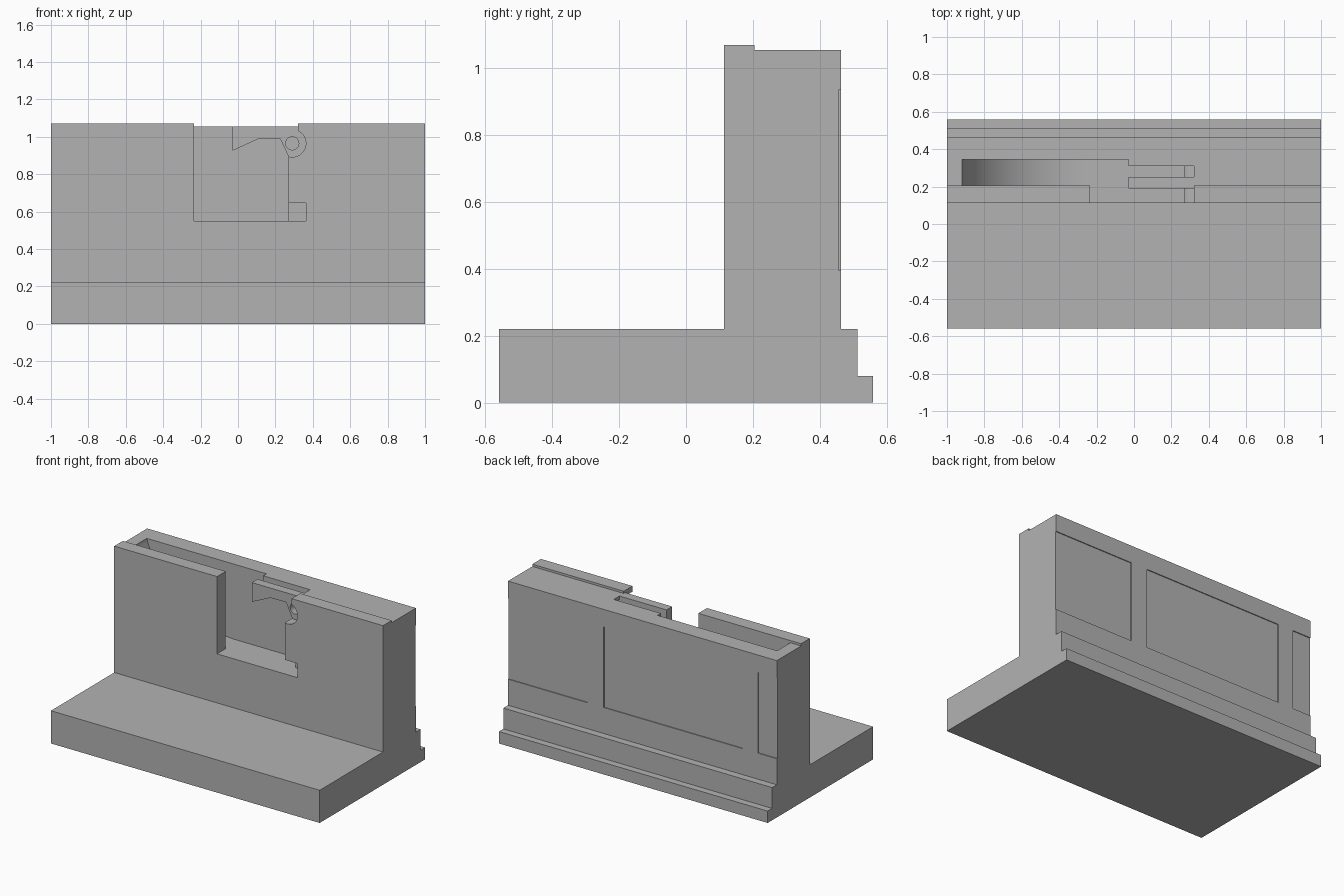
import bpy
import bmesh
from math import cos, sin, radians, atan2, hypot

cube = bpy.data.objects.get("Cube")
if cube:
    bpy.data.objects.remove(cube, do_unlink=True)

grey = bpy.data.materials.new("plain grey")
grey.use_nodes = True
grey.diffuse_color = (0.45, 0.45, 0.45, 1)
grey.node_tree.nodes["Principled BSDF"].inputs["Base Color"].default_value = (0.45, 0.45, 0.45, 1)


def prism(name, points, start, end, axis):
    """Extrude a profile along x (points are y, z) or along y (points are x, z)."""
    bm = bmesh.new()
    place = (lambda a, b: (start, a, b)) if axis == "x" else (lambda a, b: (a, start, b))
    face = bm.faces.new([bm.verts.new(place(a, b)) for a, b in points])
    moved = bmesh.ops.extrude_face_region(bm, geom=[face])["geom"]
    shift = (end - start, 0, 0) if axis == "x" else (0, end - start, 0)
    bmesh.ops.translate(bm, vec=shift, verts=[v for v in moved if isinstance(v, bmesh.types.BMVert)])
    bmesh.ops.recalc_face_normals(bm, faces=bm.faces)
    mesh = bpy.data.meshes.new(name)
    bm.to_mesh(mesh)
    bm.free()
    mesh.materials.append(grey)
    obj = bpy.data.objects.new(name, mesh)
    bpy.context.collection.objects.link(obj)
    return obj


def arc(cx, cz, r, a0, a1, steps):
    angles = [radians(a0 + (a1 - a0) * i / steps) for i in range(steps + 1)]
    return [(cx + r * cos(a), cz + r * sin(a)) for a in angles]


def rect(x0, x1, z0, z1):
    return [(x0, z0), (x1, z0), (x1, z1), (x0, z1)]


def carve(name, points, y0, y1):
    """Subtract a profile extruded along y from the body."""
    cutter = prism(name, points, y0, y1, "y")
    mod = body.modifiers.new(name, "BOOLEAN")
    mod.operation = "DIFFERENCE"
    mod.solver = "EXACT"
    mod.object = cutter
    bpy.ops.object.modifier_apply(modifier=name)
    bpy.data.objects.remove(cutter, do_unlink=True)


# Base, stepped back edge and upright wall in one profile
FRONT, BACK, TOP, ABOVE = 0.113, 0.463, 1.055, 1.3
body = prism("upright_wall_and_base", [
    (-0.56, 0), (0.56, 0), (0.56, 0.08), (0.513, 0.08), (0.513, 0.22), (BACK, 0.22),
    (BACK, TOP), (0.205, TOP), (0.205, 1.07), (FRONT, 1.07), (FRONT, 0.22), (-0.56, 0.22)],
    -1, 1, "x")
bpy.context.view_layer.objects.active = body
body.select_set(True)

# Gap in the raised front rim
LEFT, RIGHT, FLOOR, RIM = -0.235, 0.27, 0.55, 0.32
carve("rim_gap", rect(LEFT, RIM, TOP, ABOVE), 0.05, 0.25)

# Window that leaves the hooked hinge plates standing
carve("window", [(LEFT, FLOOR), (RIGHT, FLOOR), (RIGHT, 0.895), (0.225, 0.99), (0.11, 0.99),
                 (-0.03, 0.925), (-0.03, ABOVE), (LEFT, ABOVE)], 0.05, 0.345)

# Clearance in front of and between the hinge plates, rounded about the pivot
PX, PZ, PR = 0.29, 0.965, 0.073
clearance = [(LEFT, FLOOR), (RIGHT, FLOOR)] + arc(PX, PZ, PR, -105.9, 65.7, 24) + [(RIM, ABOVE), (LEFT, ABOVE)]
carve("front_clearance", clearance, 0.05, 0.19)
carve("fork_slot", clearance, 0.25, 0.31)

# Channel with a curved floor rising to the end of the wall
cx, cz, r = -0.25, 1.247, 0.697
start = 180 + 180 / 3.14159265 * atan2(cz - TOP, 0.67)
channel = [(-0.92, ABOVE)] + arc(cx, cz, r, start, 270, 40) + [(-0.2, FLOOR), (-0.2, ABOVE)]
carve("curved_channel", channel, 0.205, 0.345)

# Pivot hole and low side pocket
carve("pivot_hole", arc(PX, PZ, 0.035, 0, 350, 35), 0.15, 0.33)
carve("side_pocket", rect(0.2, 0.363, FLOOR, 0.645), 0.05, 0.225)

# Three shallow recessed panels on the back
for i, (x0, x1) in enumerate([(-1.1, -0.86), (-0.745, 0.288), (0.41, 1.1)]):
    carve(f"back_panel_{i}", rect(x0, x1, 0.395, 0.937), BACK - 0.006, 0.6)

bpy.ops.object.shade_smooth_by_angle(angle=radians(25))
